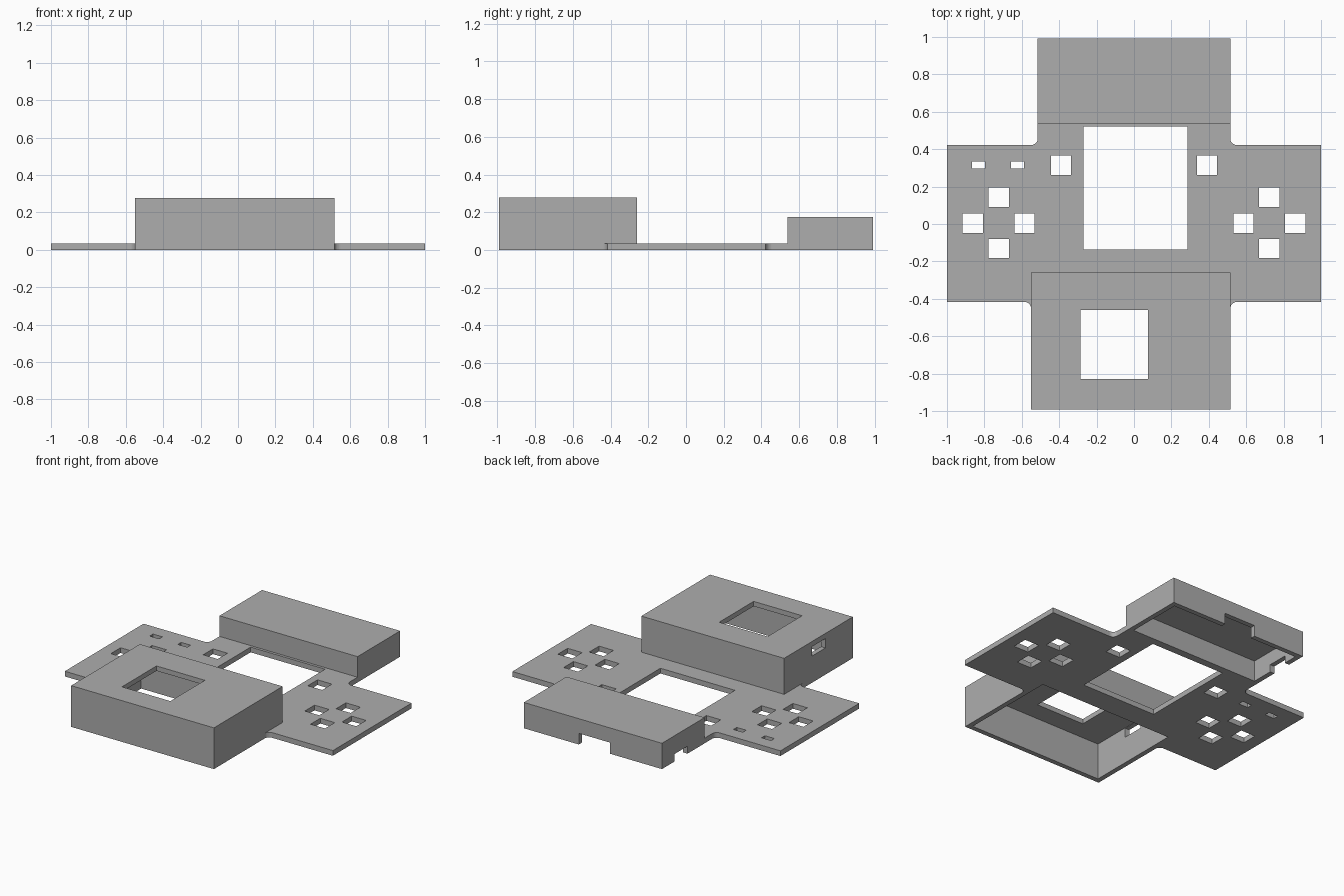
import bpy
import bmesh
from math import cos, sin, pi
from mathutils import Vector

default = bpy.data.objects.get("Cube")
if default:
    bpy.data.objects.remove(default, do_unlink=True)

grey = bpy.data.materials.new("plain grey")
grey.use_nodes = True
colour = (0.42, 0.42, 0.42, 1)
grey.diffuse_color = colour
grey.node_tree.nodes["Principled BSDF"].inputs["Base Color"].default_value = colour

PLATE = 0.035   # plate thickness
WALL = 0.033    # shell thickness
FILLET = 0.035  # inner corner radius


def box(name, low, high):
    low, high = Vector(low), Vector(high)
    bm = bmesh.new()
    bmesh.ops.create_cube(bm, size=1)
    for v in bm.verts:
        v.co = (low + high) / 2 + v.co * (high - low)
    mesh = bpy.data.meshes.new(name)
    bm.to_mesh(mesh)
    bm.free()
    obj = bpy.data.objects.new(name, mesh)
    bpy.context.collection.objects.link(obj)
    return obj


def shell(name, low, high, openings):
    """Box open at the bottom, with box-shaped openings cut through it."""
    obj = box(name, low, high)
    obj.data.materials.append(grey)
    cavity = ((low[0] + WALL, low[1] + WALL, -0.1),
              (high[0] - WALL, high[1] - WALL, high[2] - WALL))
    for a, b in [cavity] + openings:
        cutter = box(name + "_cutter", a, b)
        cutter.hide_render = True
        cutter.hide_viewport = False
        mod = obj.modifiers.new("cut", "BOOLEAN")
        mod.operation = "DIFFERENCE"
        mod.solver = "EXACT"
        mod.object = cutter
        bpy.context.view_layer.objects.active = obj
        bpy.ops.object.modifier_apply(modifier=mod.name)
        bpy.data.objects.remove(cutter, do_unlink=True)
    return obj


def rectangle(cx, cy, w, h):
    return [(cx + sx * w / 2, cy + sy * h / 2)
            for sx, sy in ((-1, -1), (1, -1), (1, 1), (-1, 1))]


def arc(cx, cy, start, end, steps=8):
    angles = [start + (end - start) * i / steps for i in range(steps + 1)]
    return [(cx + FILLET * cos(a), cy + FILLET * sin(a)) for a in angles]


# Plate outline, running round from the front right corner
outline = [(1, -0.417)]
outline += arc(0.515 + FILLET, -0.417 - FILLET, pi / 2, pi)
outline += [(0.515, -0.26), (-0.55, -0.26)]
outline += arc(-0.55 - FILLET, -0.417 - FILLET, 0, pi / 2)
outline += [(-1, -0.417), (-1, 0.422)]
outline += arc(-0.515 - FILLET, 0.422 + FILLET, -pi / 2, 0)
outline += [(-0.515, 0.538), (0.515, 0.538)]
outline += arc(0.515 + FILLET, 0.422 + FILLET, pi, pi * 1.5)
outline += [(1, 0.422)]

# Screen opening, button holes in two crosses, and two small slots
loops = [outline, rectangle(0.008, 0.192, 0.556, 0.656)]
for side in (-1, 1):
    loops.append(rectangle(side * 0.39, 0.315, 0.108, 0.104))
    for x, y in ((0.723, 0.142), (0.723, -0.131), (0.585, 0.005), (0.862, 0.005)):
        loops.append(rectangle(side * x, y, 0.108, 0.104))
for x in (-0.832, -0.622):
    loops.append(rectangle(x, 0.315, 0.07, 0.036))

curve = bpy.data.curves.new("plate_profile", "CURVE")
curve.dimensions = "2D"
curve.fill_mode = "BOTH"
curve.extrude = PLATE / 2
for loop in loops:
    spline = curve.splines.new("POLY")
    spline.points.add(len(loop) - 1)
    for point, (x, y) in zip(spline.points, loop):
        point.co = (x, y, 0, 1)
    spline.use_cyclic_u = True
profile = bpy.data.objects.new("plate_profile", curve)
bpy.context.collection.objects.link(profile)
bpy.context.view_layer.update()
graph = bpy.context.evaluated_depsgraph_get()
mesh = bpy.data.meshes.new_from_object(profile.evaluated_get(graph))
bpy.data.objects.remove(profile, do_unlink=True)

bm = bmesh.new()
bm.from_mesh(mesh)
bmesh.ops.remove_doubles(bm, verts=bm.verts, dist=0.0001)
bmesh.ops.translate(bm, verts=bm.verts, vec=(0, 0, PLATE / 2))
bmesh.ops.recalc_face_normals(bm, faces=bm.faces)
for face in bm.faces:
    face.smooth = False
    face.material_index = 0
bm.to_mesh(mesh)
bm.free()
mesh.materials.clear()
mesh.materials.append(grey)
plate = bpy.data.objects.new("base_plate", mesh)
bpy.context.collection.objects.link(plate)

# Tall front housing: window in the roof, socket slot in the right wall
shell("front_housing", (-0.55, -0.992, 0), (0.515, -0.26, 0.278), [
    ((-0.286, -0.828, 0.2), (0.075, -0.46, 0.4)),
    ((-0.7, -0.7, 0.18), (-0.45, -0.555, 0.243)),
])

# Low back housing: notches under the back wall and the right wall
shell("back_housing", (-0.515, 0.538, 0), (0.515, 0.992, 0.174), [
    ((-0.128, 0.9, -0.1), (0.105, 1.1, 0.075)),
    ((-0.6, 0.72, -0.1), (-0.45, 0.86, 0.05)),
])
